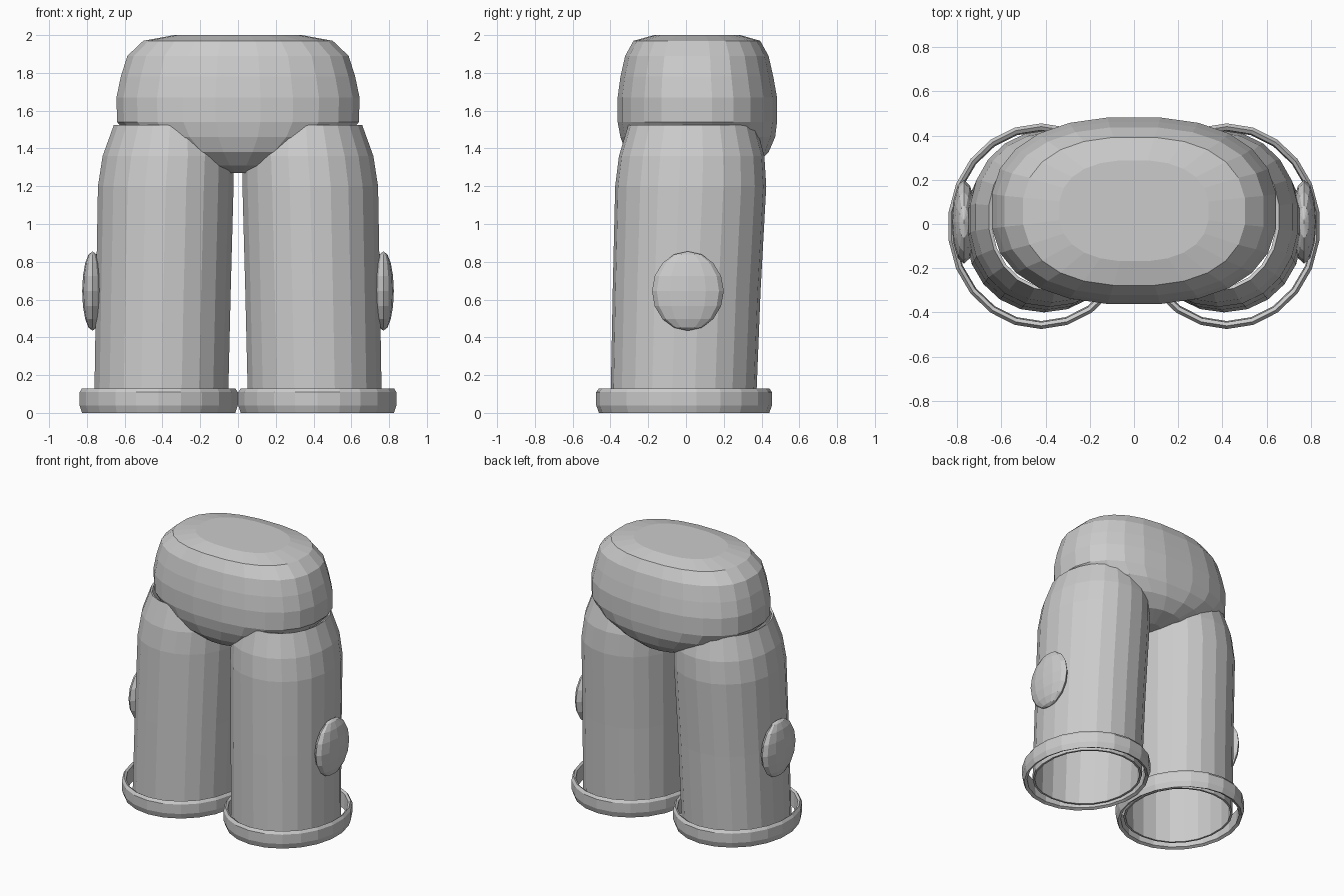
import bpy, bmesh, math

cube = bpy.data.objects.get("Cube")
if cube:
    bpy.data.objects.remove(cube, do_unlink=True)

grey = bpy.data.materials.new("plain grey")
grey.use_nodes = True
colour = (0.6, 0.6, 0.6, 1)
grey.diffuse_color = colour
grey.node_tree.nodes["Principled BSDF"].inputs["Base Color"].default_value = colour


def finish(name, bm):
    bmesh.ops.recalc_face_normals(bm, faces=bm.faces)
    mesh = bpy.data.meshes.new(name)
    bm.to_mesh(mesh)
    bm.free()
    mesh.materials.append(grey)
    ob = bpy.data.objects.new(name, mesh)
    bpy.context.collection.objects.link(ob)
    return ob


def loft(name, sections, sides, power=2.0, caps=False, closed=False, side=1):
    """Skin rounded sections given as (z, x min, x max, y min, y max)."""
    bm = bmesh.new()
    rings = []
    for z, x0, x1, y0, y1 in sections:
        ring = []
        for i in range(sides):
            a = math.tau * (i + 0.5) / sides
            c, s = math.cos(a), math.sin(a)
            px = math.copysign(abs(c) ** (2 / power), c)
            py = math.copysign(abs(s) ** (2 / power), s)
            x = (x0 + x1) / 2 + px * (x1 - x0) / 2
            y = (y0 + y1) / 2 + py * (y1 - y0) / 2
            ring.append(bm.verts.new((side * x, y, z)))
        rings.append(ring)
    pairs = list(zip(rings, rings[1:]))
    if closed:
        pairs.append((rings[-1], rings[0]))
    for low, high in pairs:
        for i in range(sides):
            j = (i + 1) % sides
            bm.faces.new((low[i], low[j], high[j], high[i]))
    if caps:
        bm.faces.new(rings[0])
        bm.faces.new(rings[-1])
    return finish(name, bm)


# Pelvis: rounded block tapering to the crotch
pelvis = [
    (1.27, -0.08, 0.08, -0.10, 0.24),
    (1.31, -0.24, 0.24, -0.25, 0.37),
    (1.38, -0.42, 0.42, -0.32, 0.44),
    (1.46, -0.57, 0.57, -0.35, 0.475),
    (1.54, -0.645, 0.645, -0.365, 0.485),
    (1.67, -0.648, 0.648, -0.365, 0.485),
    (1.78, -0.625, 0.625, -0.35, 0.465),
    (1.89, -0.59, 0.59, -0.325, 0.44),
    (1.97, -0.505, 0.505, -0.28, 0.395),
    (2.00, -0.34, 0.34, -0.17, 0.29),
]
loft("pelvis", pelvis, 24, 2.4, caps=True)

# Hollow trouser legs, leaning slightly
leg = [
    (0.02, 0.05, 0.765, -0.40, 0.37),
    (0.65, 0.035, 0.755, -0.388, 0.395),
    (1.20, 0.02, 0.745, -0.375, 0.425),
    (1.36, 0.02, 0.72, -0.355, 0.415),
    (1.525, 0.06, 0.66, -0.305, 0.37),
]

# Thin ankle rings: closed cross-section from inner bottom to inner top
cuff = [(z, 0.42 - r, 0.42 + r, -0.01 - r * 1.1, -0.01 + r * 1.1)
        for z, r in ((0.01, 0.39), (0.0, 0.41), (0.04, 0.423),
                     (0.11, 0.423), (0.13, 0.41), (0.12, 0.395))]

for label, side in (("left", 1), ("right", -1)):
    ob = loft(label + "_leg", leg, 22, 2.1, side=side)
    wall = ob.modifiers.new("wall", "SOLIDIFY")
    wall.thickness = 0.015
    wall.offset = -1
    loft(label + "_ankle_ring", cuff, 22, closed=True, side=side)

    # Oval side pad
    bm = bmesh.new()
    bmesh.ops.create_uvsphere(bm, u_segments=12, v_segments=8, radius=1)
    for v in bm.verts:
        x, y, z = v.co
        v.co = (side * (0.77 + 0.055 * x), 0.01 + 0.19 * y, 0.645 + 0.21 * z)
    finish(label + "_side_pad", bm)
